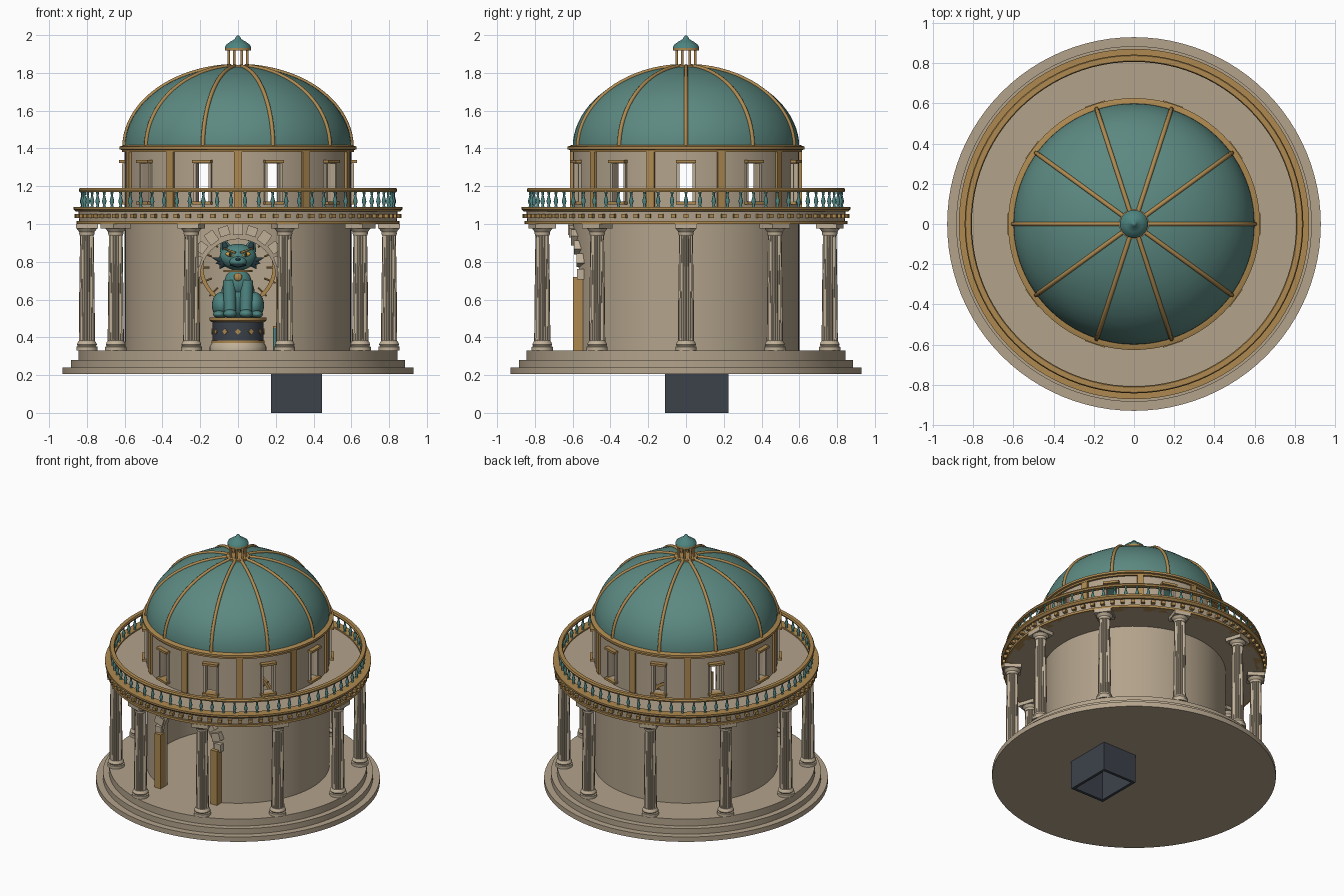
import bpy, bmesh, math
from mathutils import Matrix, Vector

if "Cube" in bpy.data.objects:
    bpy.data.objects.remove(bpy.data.objects["Cube"])

def mat(name, r, g, b):
    m = bpy.data.materials.new(name)
    m.diffuse_color = (r, g, b, 1)
    m.use_nodes = True
    m.node_tree.nodes["Principled BSDF"].inputs["Base Color"].default_value = m.diffuse_color
    return m

STONE = mat("warm_stone", .45, .365, .26)
PALE = mat("pale_stone", .52, .43, .31)
GOLD = mat("aged_gold", .42, .25, .08)
DOME = mat("dome_patina", .107, .25, .22)
TEAL = mat("bright_patina", .075, .23, .215)
SLATE = mat("dark_slate", .045, .055, .07)
DARK = mat("deep_teal", .02, .045, .055)
AMBER = mat("amber", .75, .42, .06)

T = lambda x, y, z: Matrix.Translation((x, y, z))
polar = lambda a, r, z: Matrix.Rotation(a, 4, 'Z') @ T(r, 0, z)
I = Matrix.Identity(4)
TEN = [math.radians(36 * i) for i in range(10)]
HALF = math.radians(18)

def finish(bm, name, material, angle=35):
    bmesh.ops.remove_doubles(bm, verts=bm.verts, dist=1e-5)
    bmesh.ops.recalc_face_normals(bm, faces=bm.faces)
    me = bpy.data.meshes.new(name)
    bm.to_mesh(me)
    bm.free()
    ob = bpy.data.objects.new(name, me)
    bpy.context.collection.objects.link(ob)
    me.materials.append(material)
    smooth(ob, angle)
    return ob

def activate(ob):
    for o in bpy.context.selected_objects:
        o.select_set(False)
    ob.select_set(True)
    bpy.context.view_layer.objects.active = ob

def smooth(ob, angle=35):
    activate(ob)
    bpy.ops.object.shade_smooth_by_angle(angle=math.radians(angle))

def box(bm, M, sx, sy, sz):
    bmesh.ops.create_cube(bm, size=1, matrix=M @ Matrix.Diagonal((sx, sy, sz, 1)))

def ball(bm, M, sx, sy, sz):
    bmesh.ops.create_uvsphere(bm, u_segments=24, v_segments=14, radius=1,
                              matrix=M @ Matrix.Diagonal((sx, sy, sz, 1)))

def rod(bm, p, q, r1, r2, n=12):
    p, q = Vector(p), Vector(q)
    d = q - p
    M = Matrix.Translation((p + q) / 2) @ d.to_track_quat('Z', 'Y').to_matrix().to_4x4()
    bmesh.ops.create_cone(bm, cap_ends=True, segments=n, radius1=r1, radius2=r2,
                          depth=d.length, matrix=M)

def lathe(bm, prof, n=96, M=I, closed=False, flute=1.0):
    rows = []
    for r, z in prof:
        rows.append([bm.verts.new(M @ Vector((r * (flute if i % 2 else 1) * math.cos(2 * math.pi * i / n),
                     r * (flute if i % 2 else 1) * math.sin(2 * math.pi * i / n), z))) for i in range(n)])
    for k in range(len(rows) - (0 if closed else 1)):
        a, b = rows[k], rows[(k + 1) % len(rows)]
        for i in range(n):
            j = (i + 1) % n
            bm.faces.new((a[i], a[j], b[j], b[i]))

def turned(name, prof, material, closed=False, n=96, M=I):
    bm = bmesh.new()
    lathe(bm, prof, n, M, closed)
    return finish(bm, name, material)

def band(name, r0, r1, z0, z1, material):
    return turned(name, [(r0, z0), (r1, z0), (r1, z1), (r0, z1)], material, True)

def cut(ob, cutter):
    m = ob.modifiers.new("cut", 'BOOLEAN')
    m.operation, m.solver, m.object = 'DIFFERENCE', 'EXACT', cutter
    activate(ob)
    bpy.ops.object.modifier_apply(modifier=m.name)
    smooth(ob)

# stepped base with a stair shaft below
base = turned("stepped_base", [(0, .205), (.93, .205), (.93, .24), (.885, .24), (.885, .28),
                               (.845, .28), (.845, .33), (0, .33)], STONE)
bm = bmesh.new()
box(bm, T(.31, .0575, .1025), .27, .335, .205)
shaft = finish(bm, "lower_chamber", SLATE)
bm = bmesh.new()
box(bm, T(.31, .0575, .2), .23, .295, .6)
hole = finish(bm, "shaft_cutter", SLATE)
cut(base, hole)
cut(shaft, hole)
bpy.data.objects.remove(hole)
bm = bmesh.new()
for x in (.195, .31, .425):
    for y in (-.1, .0575, .215):
        if (x, y) != (.31, .0575):
            rod(bm, (x, y, .33), (x, y, .45), .009, .009)
finish(bm, "stair_posts", TEAL)
bm = bmesh.new()
for x in (.195, .425):
    box(bm, T(x, .0575, .455), .02, .335, .012)
box(bm, T(.31, .215, .455), .25, .02, .012)
finish(bm, "stair_rail", GOLD)

# drum wall with arched doorway and ten windows
wall = band("drum_wall", .56, .6, .33, 1.39, STONE)
bm = bmesh.new()
pts = [(-.2, .3), (.2, .3)] + [(.2 * math.cos(math.pi * i / 20), .72 + .2 * math.sin(math.pi * i / 20))
                               for i in range(21)]
f = bm.faces.new([bm.verts.new((x, -.75, z)) for x, z in pts])
ext = bmesh.ops.extrude_face_region(bm, geom=[f])
bmesh.ops.translate(bm, vec=(0, .4, 0), verts=[v for v in ext['geom'] if isinstance(v, bmesh.types.BMVert)])
for a in TEN:
    box(bm, polar(a, .58, 1.22), .2, .07, .2)
cutter = finish(bm, "opening_cutter", STONE)
cut(wall, cutter)
bpy.data.objects.remove(cutter)

# door jambs and arch stones
bm = bmesh.new()
for s in (-1, 1):
    box(bm, T(s * .225, -.572, .525), .05, .055, .39)
finish(bm, "door_jambs", GOLD)
bm = bmesh.new()
for i in range(11):
    a = math.pi * i / 10
    x = .238 * math.cos(a)
    M = T(x, -math.sqrt(.36 - x * x) + .005, .735 + .238 * math.sin(a)) @ Matrix.Rotation(-a, 4, 'Y')
    box(bm, M, .065 if i % 2 else .05, .06, .055)
finish(bm, "arch_stones", PALE)

# window surrounds and drum pilasters
trim, jambs = bmesh.new(), bmesh.new()
for a in TEN:
    box(trim, polar(a, .605, 1.33), .05, .105, .016)
    box(trim, polar(a, .605, 1.112), .05, .105, .016)
    for s in (-1, 1):
        box(jambs, polar(a, .598, 1.22) @ T(0, s * .042, 0), .03, .014, .2)
    box(trim, polar(a + HALF, .598, 1.235), .03, .042, .3)
finish(trim, "drum_trim", GOLD)
finish(jambs, "window_jambs", PALE)
turned("drum_cornice", [(.57, 1.38), (.615, 1.38), (.615, 1.392), (.627, 1.395), (.627, 1.41),
                        (.605, 1.418), (.57, 1.418)], GOLD, True)

# dome and ribs
N = 20
arc = [(math.cos(math.pi / 2 * i / N), math.sin(math.pi / 2 * i / N)) for i in range(N + 1)]
turned("dome", [(.6 * c, 1.405 + .43 * s) for c, s in arc] +
       [(.58 * c, 1.405 + .41 * s) for c, s in reversed(arc)], DOME, True)
cu = bpy.data.curves.new("dome_ribs", 'CURVE')
cu.dimensions, cu.bevel_depth, cu.bevel_resolution = '3D', .011, 2
for a in TEN:
    sp = cu.splines.new('POLY')
    sp.points.add(N - 1)
    for p, (c, s) in zip(sp.points, arc):
        p.co = (.602 * c * math.cos(a), .602 * c * math.sin(a), 1.405 + .432 * s, 1)
cu.materials.append(GOLD)
bpy.context.collection.objects.link(bpy.data.objects.new("dome_ribs", cu))

# lantern
bm = bmesh.new()
lathe(bm, [(0, 1.825), (.075, 1.825), (.075, 1.843), (0, 1.843)], 32)
lathe(bm, [(0, 1.918), (.068, 1.918), (.068, 1.934), (0, 1.934)], 32)
for i in range(8):
    a = math.pi / 4 * i + math.pi / 8
    x, y = .054 * math.cos(a), .054 * math.sin(a)
    rod(bm, (x, y, 1.84), (x, y, 1.92), .007, .007)
finish(bm, "lantern", GOLD)
turned("lantern_cap", [(0, 1.933), (.07, 1.933), (.064, 1.948), (.04, 1.966), (.018, 1.978),
                       (.012, 1.99), (0, 2.0)], TEAL, n=32)

# colonnade: fluted shafts, bases, capitals
shafts, ends = bmesh.new(), bmesh.new()
for a in TEN:
    M = polar(a, .8, 0)
    lathe(shafts, [(.043, .37), (.041, .6), (.036, .955)], 40, M, flute=.88)
    lathe(ends, [(0, .33), (.056, .33), (.056, .35), (.048, .353), (.053, .362), (.048, .374),
                 (.042, .382), (0, .382)], 28, M)
    lathe(ends, [(0, .94), (.038, .94), (.041, .95), (.04, .957), (.054, .976), (0, .976)], 28, M)
    box(ends, polar(a, .8, .988), .115, .115, .026)
finish(shafts, "column_shafts", PALE, 15)
finish(ends, "column_bases_and_capitals", PALE)

# ring entablature, deck and dentils
turned("entablature", [(.595, 1.0), (.84, 1.0), (.845, 1.07), (.845, 1.08), (.595, 1.08)], STONE, True)
band("lower_moulding", .80, .855, 1.0, 1.016, GOLD)
turned("upper_moulding", [(.81, 1.065), (.858, 1.065), (.872, 1.078), (.872, 1.09), (.81, 1.09)], GOLD, True)
bm = bmesh.new()
for i in range(80):
    box(bm, polar(math.pi * i / 40, .85, 1.042), .03, .025, .022)
finish(bm, "dentils", GOLD)

# balustrade
bm = bmesh.new()
for i in range(70):
    lathe(bm, [(.009, 1.09), (.006, 1.1), (.012, 1.118), (.011, 1.126), (.005, 1.15), (.009, 1.172)],
          10, polar(math.pi * i / 35, .825, 0))
finish(bm, "balusters", TEAL)
turned("handrail", [(.81, 1.17), (.84, 1.17), (.843, 1.18), (.838, 1.19), (.812, 1.19), (.807, 1.18)], GOLD, True)

# pedestal
turned("pedestal_foot", [(0, .33), (.15, .33), (.15, .352), (.135, .375), (0, .375)], PALE, n=48)
turned("pedestal_drum", [(0, .375), (.135, .375), (.135, .485), (0, .485)], SLATE, n=48)
bm = bmesh.new()
lathe(bm, [(0, .482), (.142, .482), (.152, .49), (.152, .505), (0, .505)], 48)
lathe(bm, [(0, .37), (.14, .37), (.14, .382), (0, .382)], 48)
for i in range(12):
    box(bm, polar(math.pi * i / 6, .136, .43) @ Matrix.Rotation(math.pi / 4, 4, 'X'), .006, .022, .022)
finish(bm, "pedestal_trim", GOLD)

# halo ring with rays behind the statue
bm = bmesh.new()
H = T(0, .13, .77) @ Matrix.Rotation(math.pi / 2, 4, 'X')
lathe(bm, [(.183, -.01), (.203, -.01), (.203, .01), (.183, .01)], 64, H, True)
for i in range(16):
    a = math.pi / 8 * i
    rod(bm, H @ Vector((.15 * math.cos(a), .15 * math.sin(a), 0)),
        H @ Vector((.215 * math.cos(a), .215 * math.sin(a), 0)), .005, .005, 8)
rod(bm, (0, .13, .33), (0, .13, .6), .012, .012)
finish(bm, "halo", GOLD)

# seated cat statue
cat, dark, gold, eyes = [bmesh.new() for _ in range(4)]
ball(cat, T(0, .01, .62), .09, .09, .125)
ball(cat, T(0, -.035, .69), .072, .06, .075)
ball(cat, T(0, -.03, .825), .098, .08, .07)
ball(cat, T(0, -.095, .8), .045, .035, .03)
rod(cat, (.07, .07, .53), (-.1, .09, .53), .025, .018)
for s in (-1, 1):
    ball(cat, T(s * .088, 0, .57), .05, .085, .07)
    ball(cat, T(s * .1, -.07, .522), .032, .05, .02)
    rod(cat, (s * .042, -.08, .515), (s * .045, -.06, .7), .03, .036, 20)
    ball(cat, T(s * .042, -.1, .525), .035, .04, .023)
    rod(cat, (s * .062, -.02, .86), (s * .085, -.02, .94), .036, .002, 16)
    rod(dark, (s * .065, -.043, .87), (s * .083, -.03, .928), .02, .001)
    for k in range(3):
        rod(dark, (s * .08, -.045, .805 - k * .008), (s * (.138 - k * .02), -.05, .822 - k * .03), .02, .001)
    ball(eyes, T(s * .043, -.097, .838) @ Matrix.Rotation(-s * .3, 4, 'Y'), .024, .012, .012)
    ball(dark, T(s * .041, -.108, .838), .006, .006, .011)
    rod(gold, (s * .014, -.11, .848), (s * .078, -.085, .872), .006, .004)
ball(dark, T(0, -.128, .814), .014, .01, .008)
ball(dark, T(0, -.118, .782), .045, .014, .008)
lathe(gold, [(.06, .745), (.078, .745), (.078, .757), (.06, .757)], 32, T(0, -.03, 0), True)
ball(gold, T(0, -.105, .72), .022, .01, .022)
finish(cat, "cat_statue", TEAL)
finish(dark, "cat_dark_details", DARK)
finish(gold, "cat_gold_details", GOLD)
finish(eyes, "cat_eyes", AMBER)
